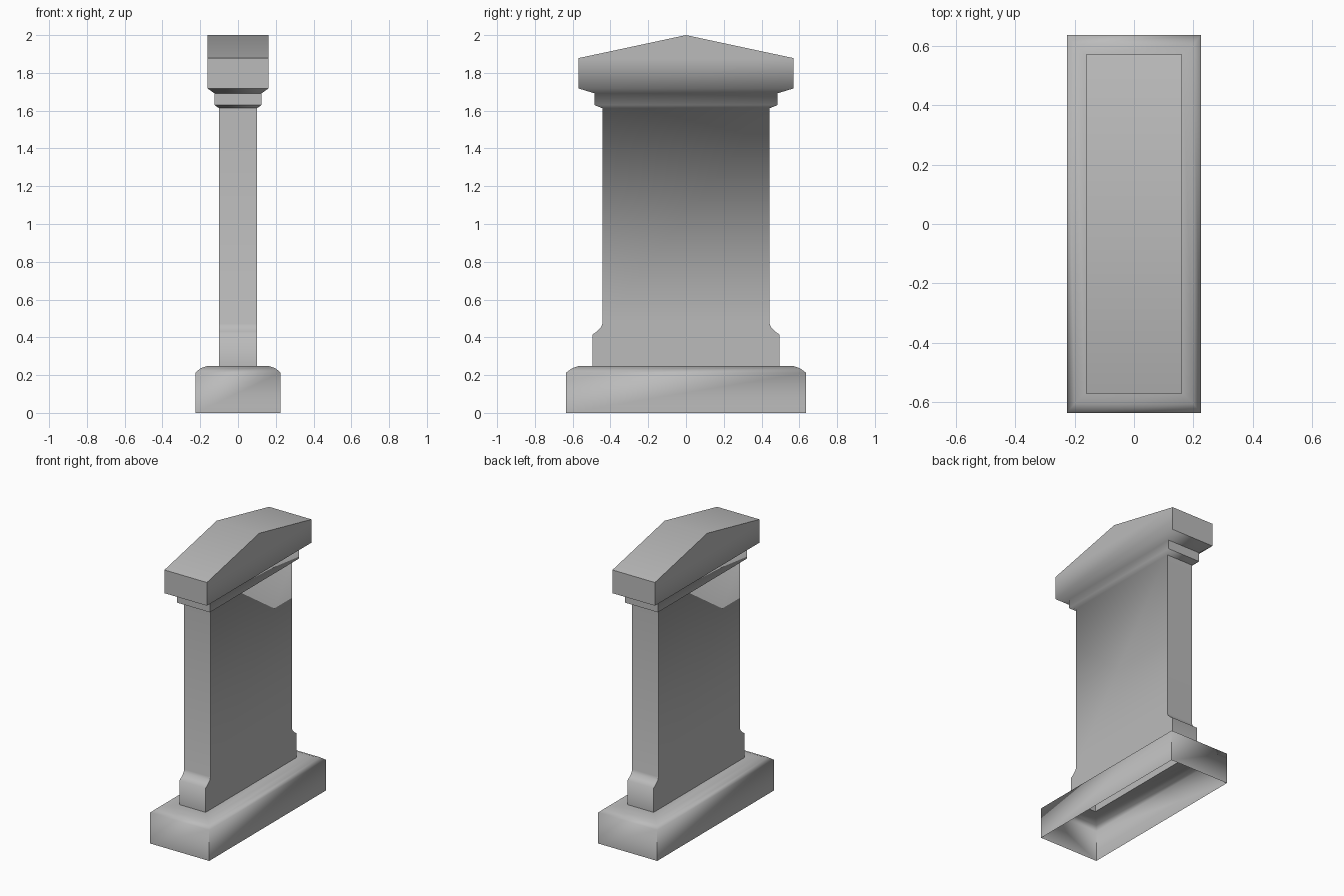
import bpy, bmesh, math

cube = bpy.data.objects.get("Cube")
if cube:
    bpy.data.objects.remove(cube, do_unlink=True)

stone = bpy.data.materials.new("grey stone")
GREY = (0.5, 0.5, 0.5, 1)
stone.diffuse_color = GREY
stone.use_nodes = True
stone.node_tree.nodes["Principled BSDF"].inputs["Base Color"].default_value = GREY


def loft(bm, levels):
    """Stack rectangular rings (half x, half y, z); return the last ring."""
    rings = [[bm.verts.new((sx * hx, sy * hy, z))
              for sx, sy in ((-1, -1), (1, -1), (1, 1), (-1, 1))]
             for hx, hy, z in levels]
    for low, high in zip(rings, rings[1:]):
        for i in range(4):
            j = (i + 1) % 4
            bm.faces.new((low[i], low[j], high[j], high[i]))
    return rings[-1]


def finish(bm, name):
    mesh = bpy.data.meshes.new(name)
    bm.to_mesh(mesh)
    bm.free()
    mesh.materials.append(stone)
    obj = bpy.data.objects.new(name, mesh)
    bpy.context.collection.objects.link(obj)
    bpy.ops.object.select_all(action="DESELECT")
    obj.select_set(True)
    bpy.context.view_layer.objects.active = obj
    bpy.ops.object.shade_smooth_by_angle(angle=math.radians(60))


# Hollow plinth with a rounded shoulder, open below and under the pillar
bm = bmesh.new()
loft(bm, [(0.225, 0.635, 0), (0.225, 0.635, 0.213), (0.2, 0.605, 0.235),
          (0.165, 0.57, 0.248), (0.1, 0.495, 0.248)])
finish(bm, "plinth")

# Pillar: flared foot, shaft, stepped cornice and cap block
bm = bmesh.new()
foot = [(0.1, 0.495, 0.248), (0.1, 0.495, 0.415), (0.1, 0.47, 0.432),
        (0.1, 0.45, 0.453), (0.1, 0.443, 0.472)]
cornice = [(0.1, 0.443, 1.613), (0.125, 0.485, 1.63), (0.125, 0.485, 1.692),
           (0.162, 0.57, 1.718), (0.162, 0.57, 1.878)]
a, b, c, d = loft(bm, foot + cornice)

# Gabled roof with its ridge across the middle
left, right = [bm.verts.new((x, 0, 2)) for x in (-0.162, 0.162)]
for corners in ((a, b, right, left), (c, d, left, right), (b, c, right), (d, a, left)):
    bm.faces.new(corners)
# Merge the flat gable triangles into the cap sides
bmesh.ops.dissolve_limit(bm, angle_limit=0.01, verts=bm.verts[:], edges=bm.edges[:])
finish(bm, "pillar_with_cap")
